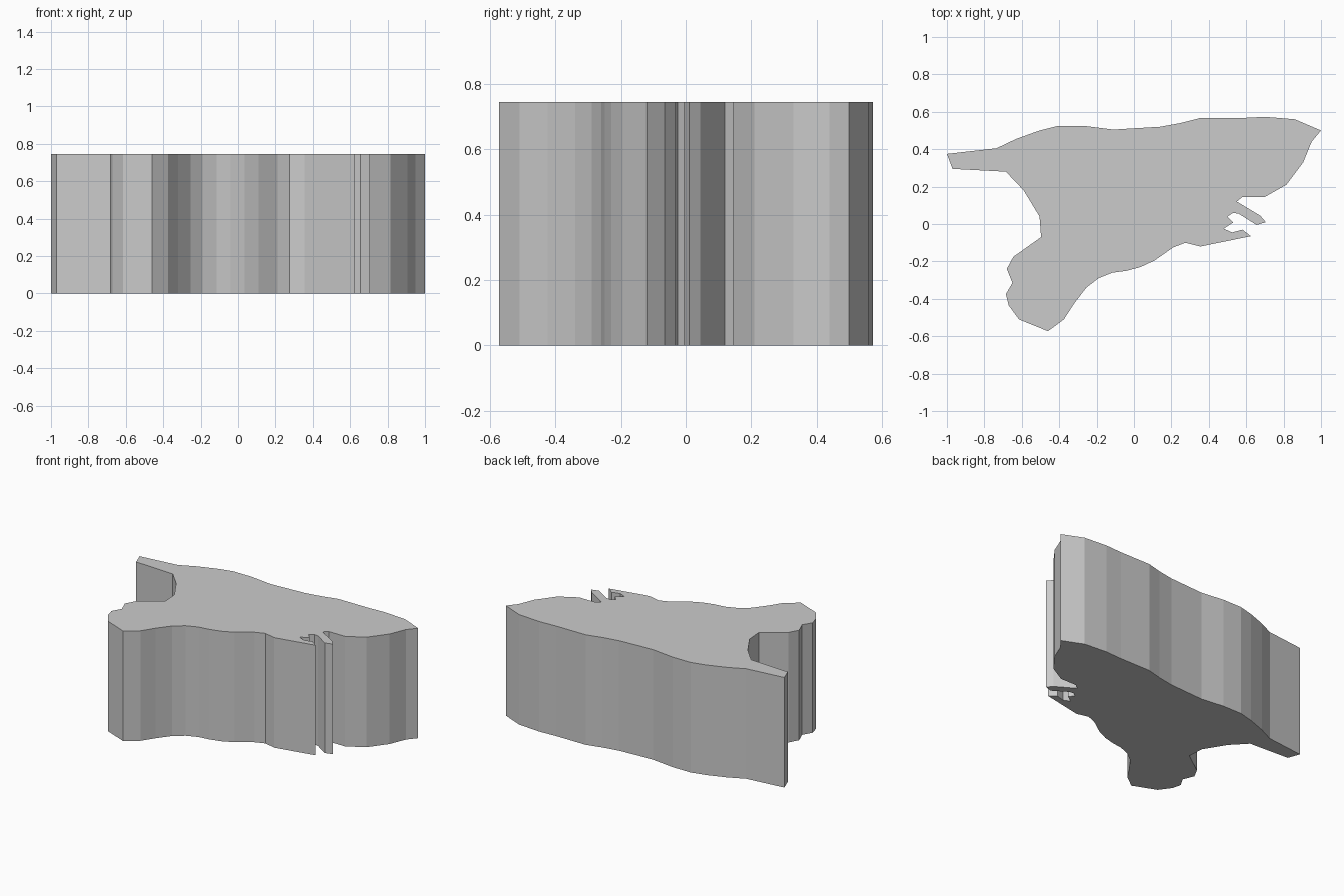
import bpy, bmesh

if "Cube" in bpy.data.objects:
    bpy.data.objects.remove(bpy.data.objects["Cube"])

HEIGHT = 0.745

# Outline, clockwise seen from above, in named stretches
north_edge = [(-1, .375), (-.735, .405), (-.63, .455), (-.505, .50), (-.405, .525),
              (-.27, .525), (-.11, .505), (.14, .52), (.25, .54), (.355, .567),
              (.58, .567), (.70, .573), (.86, .56), (1, .50)]
east_edge = [(.95, .44), (.905, .33), (.815, .21), (.70, .145), (.58, .145), (.55, .12)]
inlet = [(.675, .045), (.705, .01), (.655, -.005), (.56, .055), (.53, .06), (.50, .04),
         (.53, .008), (.48, -.025), (.525, -.045), (.58, -.03), (.625, -.065)]
south_edge = [(.355, -.12), (.275, -.10), (.21, -.125), (.11, -.195), (.035, -.23),
              (-.04, -.25), (-.115, -.26), (-.19, -.29), (-.255, -.34), (-.32, -.425),
              (-.375, -.51), (-.46, -.573)]
west_edge = [(-.615, -.51), (-.67, -.435), (-.685, -.375), (-.65, -.315), (-.68, -.24),
             (-.645, -.175), (-.497, -.07), (-.505, .04), (-.59, .18), (-.685, .28),
             (-.97, .295)]
outline = north_edge + east_edge + inlet + south_edge + west_edge

# Extrude the outline into a flat-sided slab
bm = bmesh.new()
base = bm.faces.new([bm.verts.new((x, y, 0)) for x, y in outline])
top = bmesh.ops.extrude_face_region(bm, geom=[base], use_keep_orig=True)["geom"]
bmesh.ops.translate(bm, vec=(0, 0, HEIGHT),
                    verts=[g for g in top if isinstance(g, bmesh.types.BMVert)])
# Triangulate the concave caps cleanly
bmesh.ops.triangulate(bm, faces=[f for f in bm.faces if len(f.verts) > 4])
bmesh.ops.recalc_face_normals(bm, faces=bm.faces)

mesh = bpy.data.meshes.new("region_slab")
bm.to_mesh(mesh)
bm.free()
slab = bpy.data.objects.new("region_slab", mesh)
bpy.context.collection.objects.link(slab)
